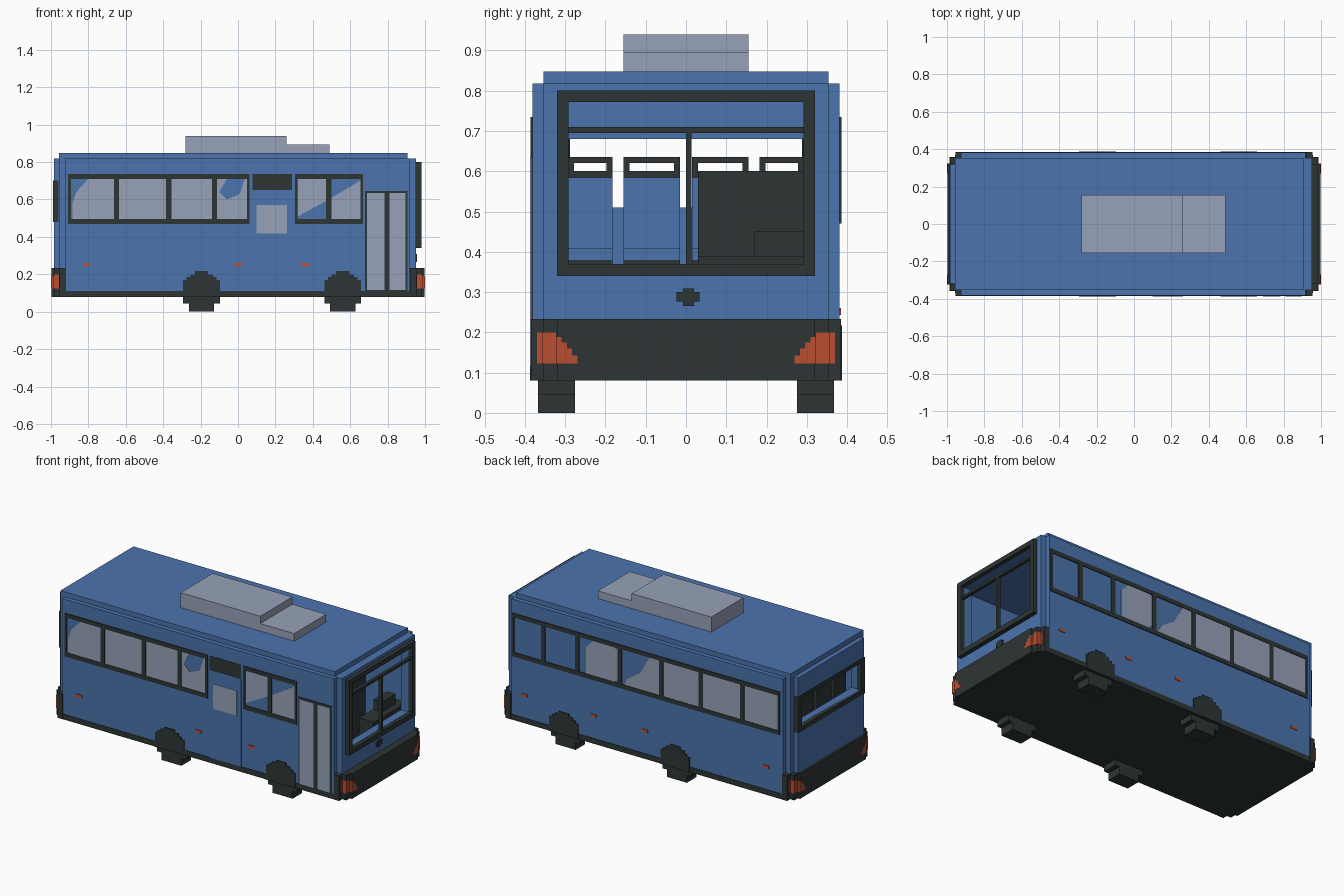
import bpy, bmesh


def mat(name, rgb):
    m = bpy.data.materials.new(name)
    m.diffuse_color = (*rgb, 1)
    return m


BLUE = mat("body blue", (0.072, 0.175, 0.42))
DARK = mat("dark trim", (0.027, 0.036, 0.036))
GREY = mat("pale grey", (0.31, 0.36, 0.48))
RED = mat("lamp red", (0.48, 0.078, 0.034))


def boxes(name, material, items):
    """One object from boxes given as (x0, x1, y0, y1, z0, z1)."""
    bm = bmesh.new()
    for x0, x1, y0, y1, z0, z1 in items:
        vs = [bm.verts.new((x, y, z)) for x in (x0, x1) for y in (y0, y1) for z in (z0, z1)]
        for f in ((0, 1, 3, 2), (4, 6, 7, 5), (0, 4, 5, 1), (2, 3, 7, 6), (0, 2, 6, 4), (1, 5, 7, 3)):
            bm.faces.new([vs[i] for i in f])
    return finish(name, material, bm)


def plates(name, material, polys, y0, y1):
    """One object from xz outlines extruded along y."""
    bm = bmesh.new()
    for pts in polys:
        a = [bm.verts.new((x, y0, z)) for x, z in pts]
        b = [bm.verts.new((x, y1, z)) for x, z in pts]
        bm.faces.new(a)
        bm.faces.new(b[::-1])
        for i in range(len(pts)):
            j = (i + 1) % len(pts)
            bm.faces.new((a[j], a[i], b[i], b[j]))
    return finish(name, material, bm)


def finish(name, material, bm):
    bmesh.ops.recalc_face_normals(bm, faces=bm.faces[:])
    me = bpy.data.meshes.new(name)
    bm.to_mesh(me)
    bm.free()
    me.materials.append(material)
    ob = bpy.data.objects.new(name, me)
    bpy.context.collection.objects.link(ob)
    return ob


def ring(x0, x1, w, z0, z1, iw, iz0, iz1):
    """Rectangular frame across the bus with an opening."""
    return [(x0, x1, -w, -iw, z0, z1), (x0, x1, iw, w, z0, z1),
            (x0, x1, -iw, iw, z0, iz0), (x0, x1, -iw, iw, iz1, z1)]


def both(items):
    """Mirror boxes from +y to -y."""
    return items + [(a, b, -d, -c, e, f) for a, b, c, d, e, f in items]


def rect(x0, x1, z0, z1):
    return [(x0, z0), (x1, z0), (x1, z1), (x0, z1)]


# Shell: side walls, stepped end walls, roof, floor
boxes("side_walls", BLUE, both([(-0.925, 0.918, 0.35, 0.381, 0.11, 0.818)]))
boxes("front_wall", BLUE, ring(0.9, 0.953, 0.354, 0.11, 0.818, 0.295, 0.365, 0.775))
boxes("rear_wall", BLUE, ring(-0.957, -0.92, 0.354, 0.11, 0.818, 0.29, 0.51, 0.68)
      + ring(-0.985, -0.957, 0.32, 0.11, 0.818, 0.29, 0.51, 0.68))
boxes("roof", BLUE, [(-0.95, 0.94, -0.352, 0.352, 0.785, 0.817),
                     (-0.957, 0.905, -0.354, 0.354, 0.817, 0.848)])
boxes("floor", DARK, [(-0.925, 0.95, -0.384, 0.384, 0.08, 0.112)])
boxes("roof_unit", GREY, [(-0.28, 0.26, -0.155, 0.155, 0.848, 0.94),
                          (0.26, 0.49, -0.155, 0.155, 0.848, 0.895)])

# Windscreen and rear window frames
boxes("windscreen_frame", DARK, ring(0.953, 0.98, 0.32, 0.34, 0.80, 0.292, 0.37, 0.772)
      + [(0.955, 0.975, -0.292, 0.292, 0.695, 0.71), (0.955, 0.975, 0.0, 0.014, 0.37, 0.7)])
boxes("rear_window_frame", DARK, ring(-0.989, -0.96, 0.323, 0.48, 0.702, 0.288, 0.51, 0.68))

# Stepped bumpers with corner lamps
for s, name in ((1, "front"), (-1, "rear")):
    def flip(items):
        return [(min(s * a, s * b), max(s * a, s * b), c, d, e, f) for a, b, c, d, e, f in items]
    boxes(name + "_bumper", DARK, flip([(0.92, 0.955, -0.385, 0.385, 0.08, 0.233),
                                       (0.955, 0.983, -0.355, 0.355, 0.08, 0.233),
                                       (0.983, 0.998, -0.32, 0.32, 0.08, 0.233)]))
    boxes(name + "_lamps", RED, flip(both([
        (0.96, 1.0, 0.27, 0.283, 0.123, 0.142), (0.96, 1.0, 0.283, 0.296, 0.123, 0.16),
        (0.96, 1.0, 0.296, 0.309, 0.123, 0.175), (0.96, 1.0, 0.309, 0.323, 0.123, 0.188),
        (0.95, 0.986, 0.323, 0.357, 0.123, 0.2), (0.94, 0.958, 0.357, 0.37, 0.123, 0.2)])))
boxes("front_handle", DARK, [(0.95, 0.958, -0.023, 0.034, 0.276, 0.3),
                             (0.95, 0.958, -0.008, 0.02, 0.266, 0.309)])

# Side window frames: rails plus posts
Z0, Z1 = 0.496, 0.71


def window_band(name, posts, y0, y1):
    a, b = posts[0], posts[-1]
    items = [(a, b, y0, y1, 0.47, Z0), (a, b, y0, y1, Z1, 0.735)]
    items += [(max(a, p - 0.014), min(b, p + 0.014), y0, y1, Z0, Z1) for p in posts]
    boxes(name, DARK, items)


far_posts = [-0.905, -0.65, -0.37, -0.10, 0.18, 0.47, 0.70, 0.912]
rear_posts = [-0.908, -0.65, -0.37, -0.125, 0.062]
fore_posts = [0.305, 0.485, 0.668]
window_band("far_window_frame", far_posts, 0.38, 0.386)
window_band("near_rear_window_frame", rear_posts, -0.386, -0.38)
window_band("near_front_window_frame", fore_posts, -0.386, -0.38)

# Pale panes, some cut by a slanted reflection that leaves the blue showing
far_panes = [rect(a, b, Z0, Z1) for a, b in zip(far_posts[:3], far_posts[1:4])]
far_panes += [[(-0.1, Z0), (0.15, Z0), (0.13, 0.54), (0.04, 0.60), (-0.02, Z1), (-0.1, Z1)],
              [(0.18, 0.53), (0.22, Z0), (0.41, Z0), (0.41, 0.66), (0.36, Z1), (0.22, Z1), (0.18, 0.69)]]
plates("far_panes", GREY, far_panes, 0.38, 0.383)
near_panes = [[(-0.885, Z0), (-0.65, Z0), (-0.65, Z1), (-0.80, Z1), (-0.865, 0.64), (-0.885, 0.58)],
              rect(-0.65, -0.37, Z0, Z1), rect(-0.37, -0.125, Z0, Z1),
              [(-0.125, Z0), (0.062, Z0), (0.062, Z1), (0.035, Z1), (0.01, 0.63), (-0.06, 0.6),
               (-0.1, 0.64), (-0.06, Z1), (-0.125, Z1)],
              [(0.32, 0.51), (0.485, 0.60), (0.485, Z1), (0.32, Z1)],
              [(0.485, Z0), (0.668, Z0), (0.668, Z1), (0.485, 0.60)]]
plates("near_panes", GREY, near_panes, -0.383, -0.38)

# Middle door with its window and header
plates("middle_door", BLUE, [rect(0.077, 0.29, 0.112, 0.65)], -0.385, -0.38)
plates("middle_door_window", GREY, [rect(0.10, 0.262, 0.418, 0.57)], -0.387, -0.38)
plates("middle_door_header", DARK, [rect(0.077, 0.288, 0.65, 0.735)], -0.384, -0.38)

# Front folding door
plates("front_door_frame", DARK, [rect(0.678, 0.906, 0.11, 0.646)], -0.384, -0.38)
plates("front_door_panes", GREY, [rect(0.69, 0.782, 0.115, 0.634),
                                  rect(0.81, 0.895, 0.115, 0.634)], -0.387, -0.38)

# Side marker lamps
plates("near_markers", RED, [rect(x - 0.02, x + 0.02, 0.243, 0.26)
                             for x in (-0.81, 0.0, 0.36)], -0.385, -0.38)
plates("far_markers", RED, [rect(x - 0.02, x + 0.02, 0.243, 0.26)
                            for x in (-0.81, 0.01, 0.36, 0.83)], 0.38, 0.385)

# Blocky wheels with stepped arches
for x, name in ((-0.195, "rear"), (0.56, "front")):
    boxes(name + "_wheels", DARK, both([(x - 0.068, x + 0.068, 0.275, 0.367, 0, 0.1),
                                        (x - 0.098, x + 0.098, 0.275, 0.367, 0.045, 0.1)]))
    boxes(name + "_arches", DARK, both([
        (x - 0.098, x + 0.098, 0.36, 0.387, 0.08, 0.17),
        (x - 0.08, x + 0.08, 0.36, 0.387, 0.17, 0.185),
        (x - 0.06, x + 0.06, 0.36, 0.387, 0.185, 0.2),
        (x - 0.035, x + 0.035, 0.36, 0.387, 0.2, 0.217)]))

# Interior: seats with rails, cab partition and dashboard
frames, pads = [], []
for x in (-0.85, -0.5, -0.15):
    for y in (-0.238, -0.085, 0.085, 0.238):
        w = 0.07 if abs(y) < 0.1 else 0.055
        frames += [(x - 0.03, x, y - w, y + w, 0.39, 0.6), (x - 0.02, x, y - w, y + w, 0.62, 0.635),
                   (x - 0.02, x, y - w, y - w + 0.015, 0.6, 0.62),
                   (x - 0.02, x, y + w - 0.015, y + w, 0.6, 0.62),
                   (x - 0.03, x + 0.1, y - w, y + w, 0.112, 0.38)]
        pads += [(x, x + 0.015, y - w, y + w, 0.41, 0.585),
                 (x, x + 0.1, y - w, y + w, 0.38, 0.41)]
boxes("seat_frames", DARK, frames)
boxes("seat_pads", BLUE, pads)
boxes("cab_partition", DARK, [(0.6, 0.62, 0.03, 0.35, 0.112, 0.6)])
boxes("dashboard", DARK, [(0.8, 0.9, 0.03, 0.35, 0.112, 0.39), (0.8, 0.86, 0.17, 0.3, 0.39, 0.45)])
